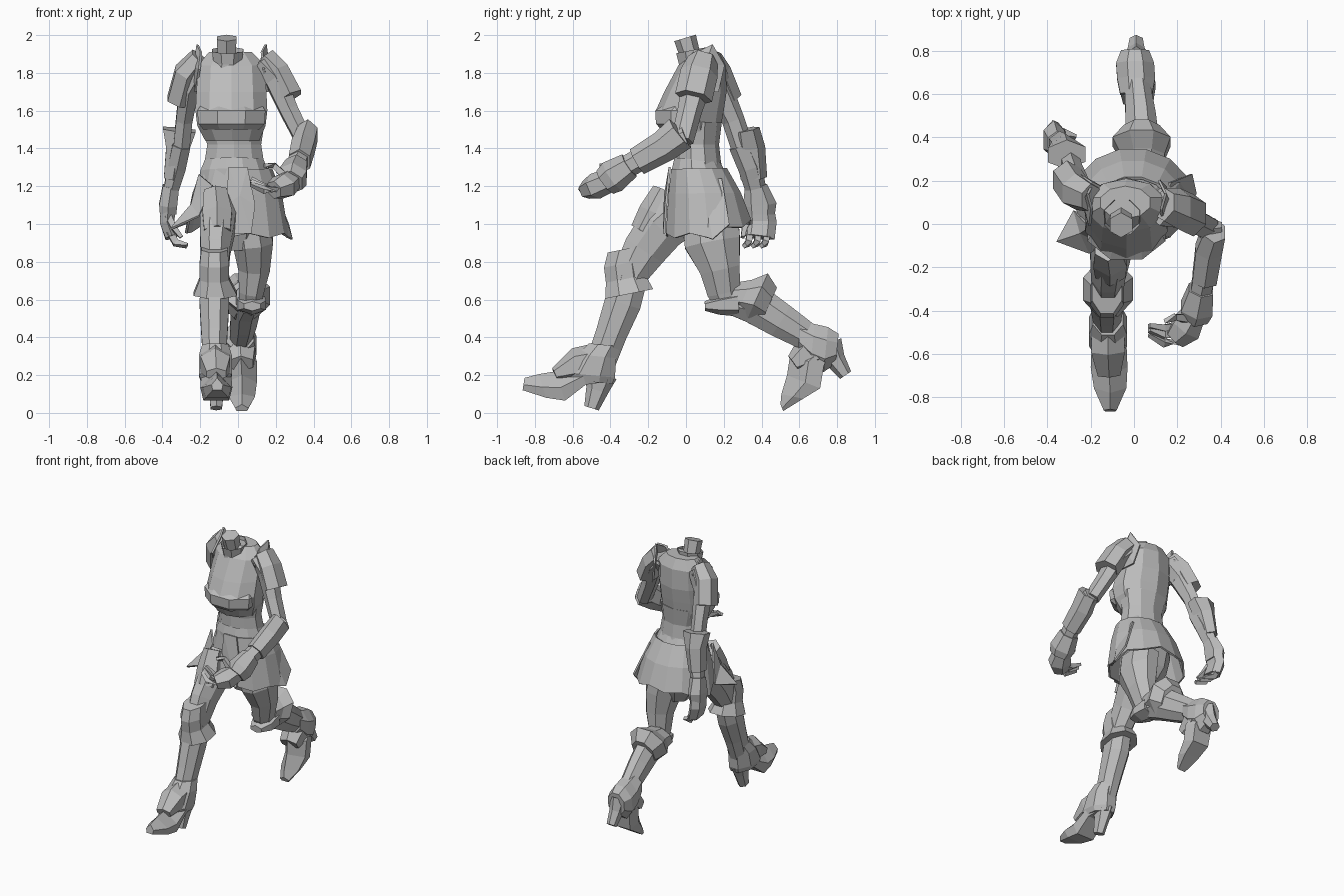
import bpy, math
from mathutils import Vector

grey = bpy.data.materials.new("armour grey")
grey.diffuse_color = (0.5, 0.5, 0.5, 1)


def make(name, verts, faces):
    me = bpy.data.meshes.new(name)
    me.from_pydata([tuple(v) for v in verts], [], faces)
    me.materials.append(grey)
    ob = bpy.data.objects.new(name, me)
    bpy.context.collection.objects.link(ob)
    return ob


def loft(name, rings, n=8, axis=None, caps=True, turn=0.5):
    """Skin rings (x, y, z, half width, half depth) set square to the path."""
    c = [Vector(r[:3]) for r in rings]
    verts, faces = [], []
    for i, r in enumerate(rings):
        t = Vector(axis) if axis else c[min(i + 1, len(c) - 1)] - c[max(i - 1, 0)]
        t.normalize()
        u = Vector((1, 0, 0))
        u = (u - t * u.dot(t)).normalized()
        v = t.cross(u)
        for k in range(n):
            a = 2 * math.pi * (k + turn) / n
            verts.append(c[i] + u * r[3] * math.cos(a) + v * r[4] * math.sin(a))
    for i in range(len(rings) - 1):
        for k in range(n):
            j = (k + 1) % n
            faces.append((i*n + k, i*n + j, (i+1)*n + j, (i+1)*n + k))
    if caps:
        faces.append(tuple(range(n))[::-1])
        faces.append(tuple(range((len(rings) - 1) * n, len(rings) * n)))
    return make(name, verts, faces)


def plate(name, pts, thick=0.012):
    """Fan of triangles around a raised first point, given thickness."""
    n = len(pts)
    ob = make(name, pts, [(0, i, i % (n - 1) + 1) for i in range(1, n)])
    ob.modifiers.new("thickness", 'SOLIDIFY').thickness = thick
    return ob


def foot(name, sections):
    """Skin four-cornered sections: (x, half width, (y, z) of top, (y, z) of sole)."""
    verts, faces = [], []
    for x, w, (ty, tz), (by, bz) in sections:
        my, mz = ty * .45 + by * .55, tz * .45 + bz * .55
        verts += [(x, ty, tz), (x + w, my, mz), (x + w * .8, by, bz),
                  (x - w * .8, by, bz), (x - w, my, mz)]
    n = len(sections)
    for i in range(n - 1):
        for k in range(5):
            j = (k + 1) % 5
            faces.append((i*5 + k, i*5 + j, i*5 + 5 + j, i*5 + 5 + k))
    faces += [(4, 3, 2, 1, 0), tuple(range(n*5 - 5, n*5))]
    return make(name, verts, faces)


# Torso: waist, breastplate, neck
UP = (0, 0, 1)
loft("waist", [(-.02, .07, 1.22, .18, .14), (-.02, .065, 1.33, .165, .12),
               (-.02, .06, 1.42, .15, .115), (-.03, .06, 1.54, .18, .13)], 10, UP)
loft("breastplate", [(-.03, .04, 1.44, .15, .13), (-.035, .025, 1.52, .19, .16),
                     (-.035, .02, 1.60, .20, .18), (-.035, .05, 1.70, .195, .165),
                     (-.035, .085, 1.84, .185, .125), (-.04, .10, 1.91, .12, .075)], 10, UP)
loft("bust_band", [(-.035, -.01, 1.50, .16, .13), (-.035, -.025, 1.53, .19, .145),
                   (-.035, -.02, 1.60, .195, .155), (-.035, .0, 1.63, .175, .13)], 8, UP)
loft("neck", [(-.05, .06, 1.80, .07, .07), (-.06, .02, 1.90, .055, .055),
              (-.06, -.005, 1.985, .06, .06)], 6, (0, -.3, 1))
loft("neck_collar", [(-.055, .05, 1.80, .09, .09), (-.055, .035, 1.86, .08, .08),
                     (-.055, .03, 1.92, .09, .09)], 8, (0, -.2, 1), caps=False)

# Raised collar wings, one for each shoulder
for side, cx in (("left", -1), ("right", 1)):
    x = -.04 + cx * .17
    plate(side + "_collar_wing", [(x + cx*.025, .10, 1.84), (x, -.01, 1.82),
          (x - cx*.01, .07, 1.91), (x + cx*.01, .14, 1.95), (x - cx*.02, .20, 1.84),
          (x + cx*.01, .17, 1.70), (x + cx*.02, .06, 1.70)])

# Pelvis and belt
loft("pelvis", [(.0, .10, .86, .09, .09), (-.01, .10, .96, .15, .14),
                (-.02, .09, 1.10, .18, .16), (-.02, .07, 1.26, .17, .14)], 8, UP)
loft("belt", [(-.02, .08, 1.22, .195, .16), (-.02, .07, 1.28, .185, .15),
              (-.02, .06, 1.34, .16, .125)], 12, (0, .1, 1), caps=False)

# Skirt of plates: pointed hem, raised over the forward thigh
N = 14
rows = [(1.29, .175, .14, .07), (1.16, .225, .185, .10), (.925, .265, .22, .12)]
verts, faces = [], []
for i, (z, rx, ry, cy) in enumerate(rows):
    for k in range(N):
        a = 2 * math.pi * k / N
        lift = 0
        if i == 2:
            lift = .025 * (k % 2) + .07 * max(0, math.sin(a))
            if 8 <= k <= 9:
                lift = .13
        verts.append((-.005 + rx * math.cos(a), cy + ry * math.sin(a), z + lift))
for i in range(2):
    for k in range(N):
        j = (k + 1) % N
        faces.append((i*N + k, i*N + j, (i+1)*N + j, (i+1)*N + k))
skirt = make("skirt", verts, faces)
skirt.modifiers.new("thickness", 'SOLIDIFY').thickness = 0.012
plate("front_flap", [(.01, -.105, 1.15), (-.05, -.08, 1.30), (.05, -.08, 1.30),
                     (.09, -.10, 1.10), (.07, -.11, .95), (-.02, -.11, .95), (-.06, -.10, 1.1)])
plate("left_hip_plate", [(-.24, -.04, 1.10), (-.20, -.01, 1.26), (-.13, -.09, 1.20),
                         (-.20, -.13, 1.04), (-.35, -.08, .97), (-.27, .06, 1.0)])
plate("right_hip_plate", [(.23, .11, 1.10), (.16, .02, 1.24), (.22, .02, .96),
                          (.29, .14, .92), (.27, .23, 1.0), (.17, .19, 1.24)])

# Forward leg
loft("front_thigh", [(-.10, -.01, 1.08, .105, .15), (-.11, -.13, .98, .10, .14),
                     (-.12, -.22, .86, .085, .125), (-.12, -.29, .74, .075, .10),
                     (-.12, -.31, .66, .075, .10)])
loft("front_thigh_guard", [(-.12, -.10, 1.17, .07, .08), (-.11, -.155, 1.05, .09, .10),
                           (-.11, -.21, .95, .08, .09)], 6)
loft("front_knee_guard", [(-.125, -.31, .87, .075, .115), (-.125, -.33, .79, .085, .115),
                          (-.125, -.32, .71, .085, .115), (-.12, -.30, .63, .125, .14)], 8,
     (0, .2, -1))
loft("front_shin", [(-.12, -.30, .72, .08, .105), (-.125, -.335, .58, .085, .105),
                    (-.125, -.395, .42, .075, .09), (-.125, -.45, .27, .065, .085)])
loft("front_ankle_cuff", [(-.12, -.43, .36, .075, .09), (-.12, -.47, .30, .095, .11),
                          (-.12, -.51, .20, .095, .145), (-.12, -.51, .165, .08, .13)], 8,
     (0, -.1, -1))
loft("front_instep_guard", [(-.12, -.47, .27, .085, .10), (-.12, -.58, .255, .09, .09),
                            (-.115, -.695, .205, .06, .035)], 6)
foot("front_foot", [(-.115, .065, (-.44, .24), (-.45, .16)),
                    (-.115, .08, (-.56, .25), (-.53, .15)),
                    (-.115, .085, (-.69, .22), (-.64, .065)),
                    (-.11, .075, (-.78, .205), (-.74, .08)),
                    (-.11, .03, (-.855, .185), (-.865, .12))])
loft("front_heel", [(-.115, -.45, .20, .06, .085), (-.115, -.47, .12, .045, .06),
                    (-.115, -.50, .025, .035, .04)], 6)

# Trailing leg
loft("rear_thigh", [(.06, .13, 1.02, .11, .16), (.08, .14, .90, .115, .16),
                    (.085, .18, .76, .09, .115), (.07, .20, .64, .07, .095),
                    (.06, .23, .56, .06, .07)])
loft("rear_knee_guard", [(.075, .10, .565, .05, .025), (.075, .17, .57, .085, .05),
                         (.065, .27, .58, .09, .07)], 6)
loft("rear_calf_cuff", [(.04, .24, .62, .10, .085), (.04, .31, .62, .11, .10),
                        (.035, .38, .62, .145, .14), (.035, .44, .57, .09, .11)], 8,
     (0, 1, -.45))
loft("rear_shin", [(.06, .23, .61, .075, .09), (.04, .36, .58, .085, .115),
                   (.03, .50, .49, .075, .10), (.01, .68, .38, .06, .075)])
loft("rear_ankle_cuff", [(.01, .60, .41, .08, .085), (.01, .67, .36, .095, .12),
                         (.005, .74, .335, .095, .13), (.005, .80, .34, .07, .085)], 8,
     (0, 1, -.1))
loft("rear_instep_guard", [(.01, .77, .39, .06, .06), (.01, .67, .33, .095, .11),
                           (.015, .57, .26, .075, .05)], 6)
foot("rear_foot", [(.01, .065, (.70, .38), (.76, .32)),
                   (.015, .085, (.55, .30), (.73, .25)),
                   (.02, .08, (.535, .20), (.71, .13)),
                   (.02, .07, (.505, .10), (.62, .075)),
                   (.02, .035, (.50, .045), (.515, .01))])
loft("rear_heel", [(.01, .75, .36, .06, .08), (.01, .79, .28, .045, .055),
                   (.01, .845, .20, .035, .035)], 6)

# Right arm, reaching forward
loft("right_upper_arm", [(.12, .08, 1.84, .07, .09), (.20, .06, 1.76, .065, .08),
                         (.27, .02, 1.60, .055, .065), (.35, -.02, 1.44, .05, .06)], 6)
loft("right_shoulder_guard", [(.14, .09, 1.87, .07, .08), (.21, .07, 1.80, .07, .10),
                              (.275, .04, 1.67, .075, .10)], 6)
loft("right_forearm", [(.36, .0, 1.46, .055, .06), (.345, -.14, 1.40, .06, .065),
                       (.31, -.30, 1.31, .055, .06), (.28, -.42, 1.23, .05, .05)], 6)
loft("right_elbow_cuff", [(.37, -.03, 1.48, .06, .095), (.345, -.12, 1.41, .07, .085),
                          (.325, -.26, 1.33, .065, .075)], 6)
loft("right_wrist_cuff", [(.31, -.30, 1.31, .065, .07), (.29, -.39, 1.25, .085, .09),
                          (.28, -.43, 1.22, .07, .075)], 6)
loft("right_hand", [(.28, -.41, 1.23, .06, .065), (.24, -.48, 1.20, .08, .07),
                    (.19, -.53, 1.18, .055, .05)], 6)
for i in range(3):
    loft(f"right_finger_{i + 1}", [(.22, -.54 + .035*i, 1.19 - .01*i, .025, .025),
         (.14, -.55 + .035*i, 1.18 + .01*i, .022, .022),
         (.07, -.51 + .02*i, 1.21 + .015*i, .014, .014)], 4)
loft("right_thumb", [(.25, -.44, 1.25, .025, .025), (.19, -.43, 1.31, .02, .02),
                     (.14, -.45, 1.31, .014, .014)], 4)

# Left arm, swung back
loft("left_upper_arm", [(-.19, .12, 1.84, .07, .08), (-.26, .17, 1.72, .06, .075),
                        (-.285, .25, 1.55, .05, .06), (-.30, .30, 1.40, .05, .06)], 6)
loft("left_shoulder_guard", [(-.20, .12, 1.88, .06, .07), (-.27, .15, 1.80, .075, .09),
                             (-.31, .21, 1.65, .075, .09)], 6)
loft("left_forearm", [(-.30, .29, 1.42, .055, .065), (-.325, .34, 1.30, .055, .065),
                      (-.355, .37, 1.18, .045, .055), (-.37, .39, 1.08, .04, .05)], 6)
loft("left_elbow_cuff", [(-.31, .32, 1.50, .10, .07), (-.32, .34, 1.40, .07, .08),
                         (-.345, .36, 1.24, .055, .07)], 6)
loft("left_wrist_cuff", [(-.355, .37, 1.20, .05, .06), (-.37, .39, 1.10, .055, .09),
                         (-.37, .39, 1.05, .05, .08)], 6)
loft("left_hand", [(-.37, .385, 1.09, .045, .08), (-.375, .395, 1.01, .045, .085),
                   (-.35, .385, .93, .04, .085)], 6)
for i in range(3):
    loft(f"left_finger_{i + 1}", [(-.36, .34 + .045*i, .96, .028, .025),
         (-.33, .33 + .045*i, .90, .025, .022), (-.27, .31 + .045*i, .885, .015, .015)], 4)
loft("left_thumb", [(-.37, .34, 1.04, .025, .025), (-.34, .31, .98, .02, .02),
                    (-.30, .30, .93, .014, .014)], 4)
